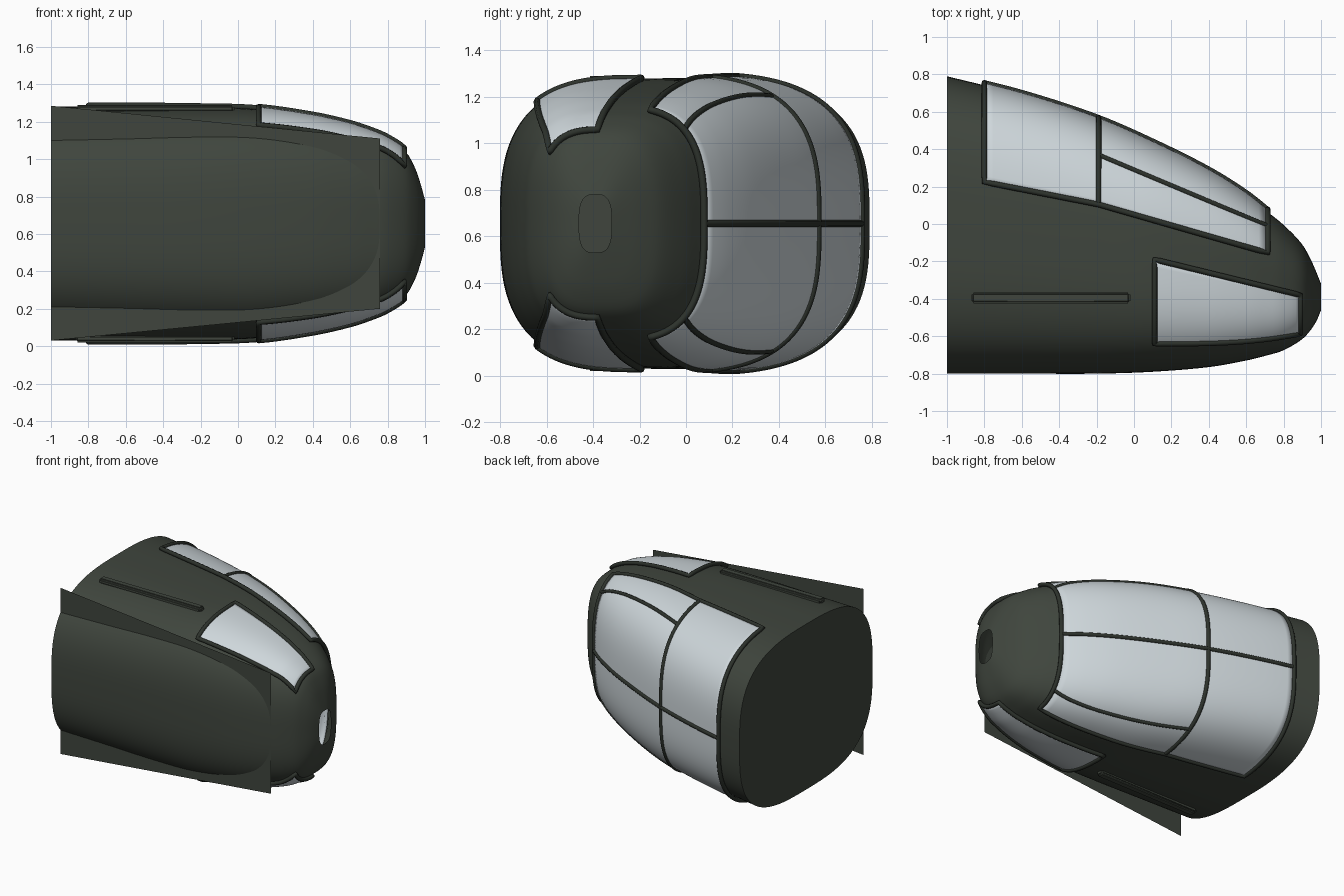
import bpy, bmesh, math

cube = bpy.data.objects.get("Cube")
if cube:
    bpy.data.objects.remove(cube, do_unlink=True)

MID_Z = 0.655
# Hull stations: x, lowest y, highest y, half height
STATIONS = [
    (-1.0, -.80, .79, .625), (-.6, -.80, .69, .625), (-.2, -.80, .56, .622),
    (.1, -.79, .43, .612), (.4, -.765, .28, .57), (.6, -.73, .155, .525),
    (.72, -.70, .06, .485), (.8, -.675, -.005, .45), (.9, -.615, -.11, .38),
    (.95, -.56, -.20, .29), (.98, -.51, -.27, .20), (1.0, -.46, -.32, .125)]


def material(name, color, rough=.6):
    m = bpy.data.materials.new(name)
    m.use_nodes = True
    m.diffuse_color = (*color, 1)
    bsdf = m.node_tree.nodes["Principled BSDF"]
    bsdf.inputs["Base Color"].default_value = (*color, 1)
    bsdf.inputs["Roughness"].default_value = rough
    return m


GREEN = material("dark green paint", (.050, .060, .047))
FRAME = material("frame dark green", (.026, .032, .025))
GLASS = material("pale glass", (.62, .68, .71))


def slope(i, k):
    lo, hi = max(i - 1, 0), min(i + 1, len(STATIONS) - 1)
    return (STATIONS[hi][k] - STATIONS[lo][k]) / (STATIONS[hi][0] - STATIONS[lo][0])


def section(x):
    """Centre y, half width and half height of the hull at x (cubic blend)."""
    i = 0
    while i < len(STATIONS) - 2 and x > STATIONS[i + 1][0]:
        i += 1
    a, b = STATIONS[i], STATIONS[i + 1]
    h = b[0] - a[0]
    t = (x - a[0]) / h
    v = [(1 + 2 * t) * (1 - t) ** 2 * a[k] + t * (1 - t) ** 2 * h * slope(i, k)
         + t * t * (3 - 2 * t) * b[k] + t * t * (t - 1) * h * slope(i + 1, k)
         for k in (1, 2, 3)]
    return (v[0] + v[1]) / 2, (v[1] - v[0]) / 2, v[2]


def rounded(v, power):
    return math.copysign(abs(v) ** power, v)


def surface(x, angle, lift=0):
    """Point on the hull, optionally lifted off the skin."""
    c, a, b = section(x)
    return (x, c + (a + lift) * rounded(math.cos(angle), 2 / 3),
            MID_Z + (b + lift) * rounded(math.sin(angle), 2 / 3))


def angle_at(x, y):
    """Angle of the upper skin point that has the given y."""
    c, a, _ = section(x)
    u = max(-1, min(1, (y - c) / a))
    return math.acos(rounded(u, 1.5))


def mesh_object(name, verts, faces, mat):
    me = bpy.data.meshes.new(name)
    me.from_pydata(verts, [], faces)
    me.materials.append(mat)
    bm = bmesh.new()
    bm.from_mesh(me)
    bmesh.ops.recalc_face_normals(bm, faces=bm.faces)
    bm.to_mesh(me)
    bm.free()
    ob = bpy.data.objects.new(name, me)
    bpy.context.collection.objects.link(ob)
    return ob


def smooth(ob):
    bpy.ops.object.select_all(action='DESELECT')
    ob.select_set(True)
    bpy.context.view_layer.objects.active = ob
    bpy.ops.object.shade_smooth_by_angle(angle=math.radians(40))


def grid_faces(rows, cols, wrap=False):
    return [(r * cols + c, r * cols + (c + 1) % cols,
             (r + 1) * cols + (c + 1) % cols, (r + 1) * cols + c)
            for r in range(rows - 1) for c in range(cols if wrap else cols - 1)]


# Hull: closed at the rear, open ring at the nose tip
ROWS, COLS = 64, 128
verts = [surface(1 - 2 * (1 - r / (ROWS - 1)) ** 1.7, 2 * math.pi * c / COLS)
         for r in range(ROWS) for c in range(COLS)]
hull = mesh_object("hull", verts, grid_faces(ROWS, COLS, True) + [tuple(range(COLS))], GREEN)
smooth(hull)


def frame(name, points, cyclic=False, radius=.015):
    cu = bpy.data.curves.new(name, 'CURVE')
    cu.dimensions = '3D'
    cu.bevel_depth = radius
    cu.bevel_resolution = 2
    cu.use_fill_caps = True
    sp = cu.splines.new('POLY')
    sp.points.add(len(points) - 1)
    for p, co in zip(sp.points, points):
        p.co = (*co, 1)
    sp.use_cyclic_u = cyclic
    sp.use_smooth = True
    cu.materials.append(FRAME)
    ob = bpy.data.objects.new(name, cu)
    bpy.context.collection.objects.link(ob)


def steps(lo, hi, n):
    return [lo + (hi - lo) * i / n for i in range(n + 1)]


def window(name, x0, x1, start, end, cols):
    """Curved glass panel between two angle rules, with a frame round it."""
    xs = steps(x0, x1, 32)
    rows = [[surface(x, a, .014) for a in steps(start(x), end(x), cols)] for x in xs]
    glass = mesh_object(name + "_glass", [p for r in rows for p in r],
                        grid_faces(len(xs), cols + 1), GLASS)
    solid = glass.modifiers.new("thickness", 'SOLIDIFY')
    solid.thickness = .035
    solid.offset = -1 if glass.data.polygons[0].normal.dot((0, 0, 1)) * (
        rows[0][0][2] - MID_Z) > 0 else 1
    smooth(glass)
    loop = (rows[0] + [r[-1] for r in rows[1:-1]]
            + rows[-1][::-1] + [r[0] for r in rows[-2:0:-1]])
    frame(name + "_frame", loop, True)


# Large wraparound canopy on the left-hand side of the nose
X0, XM, X1 = -.8, -.19, .715


def canopy_edge(x):
    if x < XM:
        return angle_at(x, .22 - .12 * (x - X0) / (XM - X0))
    return angle_at(x, .10 - .26 * (x - XM) / (X1 - XM))


def canopy_rail(x):
    return angle_at(x, .36 - .38 * (x - XM) / (X1 - XM))


window("canopy", X0, X1, canopy_edge, lambda x: -canopy_edge(x), 72)
frame("canopy_hoop", [surface(XM, a, .012)
                      for a in steps(canopy_edge(XM), -canopy_edge(XM), 72)])
frame("canopy_centre_bar", [surface(x, 0, .012) for x in steps(X0, X1, 32)])

# Parts repeated above and below the middle plane
for side, sign in (("upper", 1), ("lower", -1)):
    frame(side + "_canopy_rail",
          [surface(x, sign * canopy_rail(x), .012) for x in steps(XM, X1, 28)], radius=.013)

    def inner(x, s=sign):
        return s * angle_at(x, -.19 - .19 * (x - .11) / .78)

    def outer(x, s=sign):
        return s * angle_at(x, -.63 + .055 * ((x - .11) / .78) ** 3)

    window(side + "_side_window", .11, .89, inner, outer, 32)

    # Low rounded strip
    bm = bmesh.new()
    bmesh.ops.create_cube(bm, size=1)
    bmesh.ops.scale(bm, vec=(.85, .06, .04), verts=bm.verts)
    bmesh.ops.translate(bm, vec=(-.445, -.395, MID_Z + sign * .615), verts=bm.verts)
    bmesh.ops.bevel(bm, geom=bm.edges[:], offset=.012, segments=3, affect='EDGES')
    me = bpy.data.meshes.new(side + "_strip")
    bm.to_mesh(me)
    bm.free()
    me.materials.append(GREEN)
    strip = bpy.data.objects.new(side + "_strip", me)
    bpy.context.collection.objects.link(strip)
    smooth(strip)

# Thin flat sheet through the front flank
sheet = [(-1, -.69, .03), (.76, -.69, .20), (.76, -.69, 1.11), (-1, -.69, 1.285)]
mesh_object("flank_sheet", sheet, [(0, 1, 2, 3)], GREEN)
